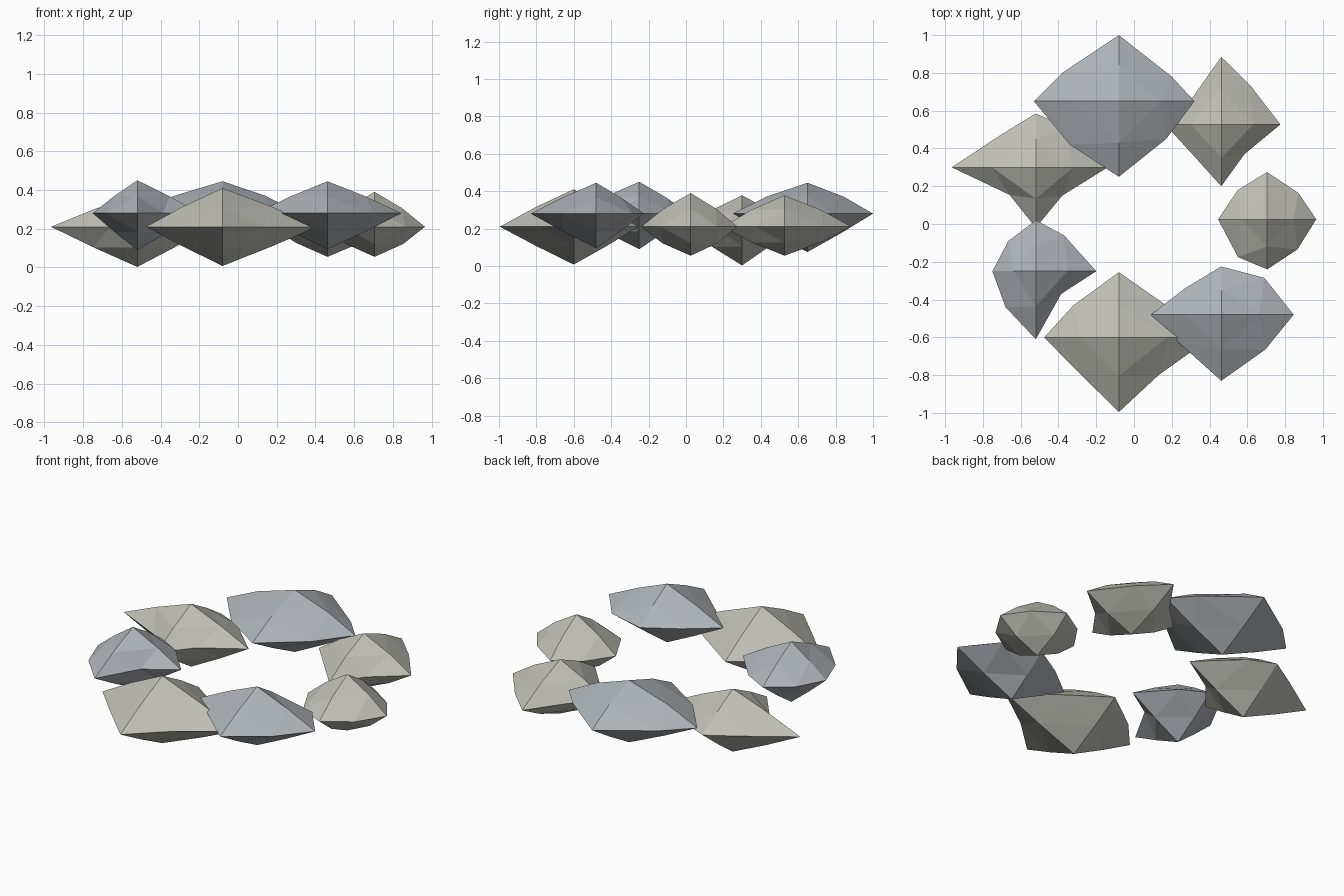
import bpy, bmesh

if "Cube" in bpy.data.objects:
    bpy.data.objects.remove(bpy.data.objects["Cube"])

def material(name, rgb):
    m = bpy.data.materials.new(name)
    m.diffuse_color = (*rgb, 1)
    m.use_nodes = True
    m.node_tree.nodes["Principled BSDF"].inputs["Base Color"].default_value = m.diffuse_color
    return m

warm = material("warm_stone", (0.52, 0.52, 0.47))
blue = material("blue_stone", (0.42, 0.45, 0.48))

def rock(name, mat, c, xs, ys, zs, corners, top=0.52, bottom=0.51):
    """Once-subdivided octahedron: six tips, four plan corners (NE NW SW SE), eight upright edge points."""
    tip = {(-1, 0, 0): (xs[0], c[1], c[2]), (1, 0, 0): (xs[1], c[1], c[2]),
           (0, -1, 0): (c[0], ys[0], c[2]), (0, 1, 0): (c[0], ys[1], c[2]),
           (0, 0, -1): (c[0], c[1], zs[0]), (0, 0, 1): (c[0], c[1], zs[1])}
    pts = dict(tip)
    for s, p in zip(((1, 1, 0), (-1, 1, 0), (-1, -1, 0), (1, -1, 0)), corners):
        pts[s] = (*p, c[2])
    for a in list(tip):
        for b, k in (((0, 0, 1), top), ((0, 0, -1), bottom)):
            if a[2] == 0:
                key = (a[0], a[1], b[2])
                pts[key] = tuple(c[i] + k * (tip[a][i] + tip[b][i] - 2 * c[i]) for i in range(3))
    bm = bmesh.new()
    v = {key: bm.verts.new(p) for key, p in pts.items()}
    for sx in (-1, 1):
        for sy in (-1, 1):
            for sz in (-1, 1):
                a, b, d = v[sx, 0, 0], v[0, sy, 0], v[0, 0, sz]
                ab, bd, da = v[sx, sy, 0], v[0, sy, sz], v[sx, 0, sz]
                for f in ((a, ab, da), (ab, b, bd), (da, bd, d), (ab, bd, da)):
                    bm.faces.new(f if sx * sy * sz > 0 else f[::-1])
    me = bpy.data.meshes.new(name)
    bm.to_mesh(me)
    bm.free()
    me.materials.append(mat)
    bpy.context.collection.objects.link(bpy.data.objects.new(name, me))

# Ring of seven stones, counter-clockwise from the right
rock("stone_east", warm, (.705, .025, .21), (.445, .965), (-.24, .275), (.055, .39),
     ((.87, .165), (.55, .18), (.55, -.175), (.865, -.135)), .54, .57)
rock("stone_north_east", warm, (.462, .527, .21), (.165, .775), (.2, .885), (.055, .378),
     ((.615, .735), (.31, .67), (.29, .39), (.585, .37)), .54, .54)
rock("stone_north", blue, (-.08, .65, .28), (-.53, .32), (.25, 1.0), (.075, .445),
     ((.20, .78), (-.38, .80), (-.34, .42), (.17, .45)), .55, .51)
rock("stone_north_west", warm, (-.52, .30, .21), (-.965, -.14), (-.02, .585), (.003, .378),
     ((-.37, .52), (-.70, .475), (-.66, .155), (-.38, .15)))
rock("stone_south_west", blue, (-.52, -.25, .28), (-.75, -.2), (-.61, .02), (.09, .45),
     ((-.37, -.06), (-.665, -.09), (-.68, -.44), (-.385, -.37)))
rock("stone_south", warm, (-.08, -.6, .21), (-.475, .41), (-.995, -.255), (.008, .41),
     ((.17, -.43), (-.32, -.43), (-.31, -.77), (.13, -.80)))
rock("stone_south_east", blue, (.462, -.48, .28), (.09, .845), (-.83, -.225), (.095, .445),
     ((.69, -.285), (.27, -.34), (.25, -.64), (.695, -.665)))
